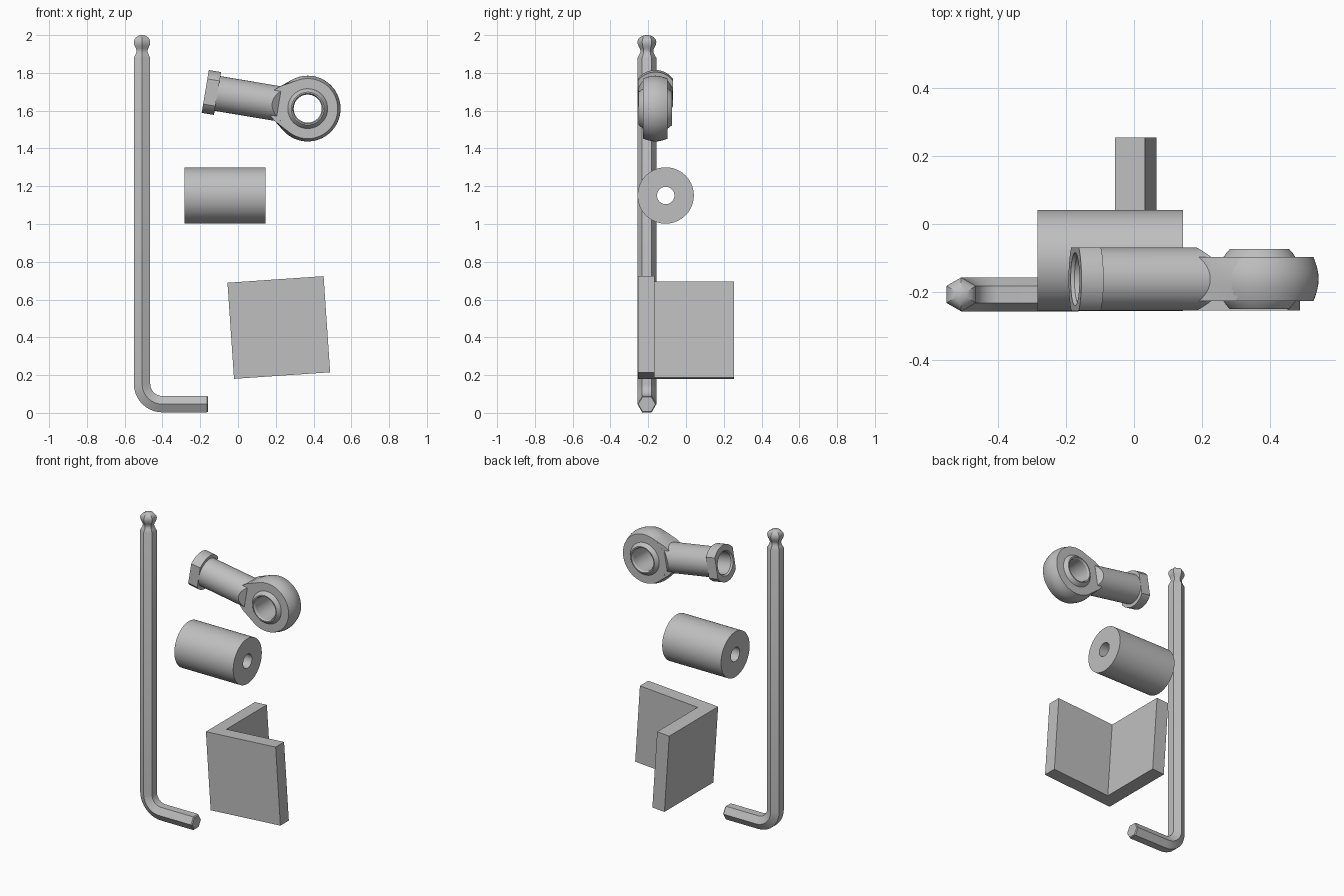
import bpy, bmesh
from math import pi, sin, cos, acos, atan2, hypot, radians
from mathutils import Matrix, Vector

cube = bpy.data.objects.get("Cube")
if cube:
    bpy.data.objects.remove(cube, do_unlink=True)

steel = bpy.data.materials.new("steel_grey")
steel.use_nodes = True
GREY = (0.52, 0.52, 0.52, 1)
steel.diffuse_color = GREY
steel.node_tree.nodes["Principled BSDF"].inputs["Base Color"].default_value = GREY


def finish(name, bm, matrix=Matrix()):
    """Clean a bmesh, place it and turn it into a shaded object."""
    bmesh.ops.remove_doubles(bm, verts=bm.verts, dist=1e-5)
    bmesh.ops.transform(bm, matrix=matrix, verts=bm.verts)
    bmesh.ops.recalc_face_normals(bm, faces=bm.faces)
    mesh = bpy.data.meshes.new(name)
    bm.to_mesh(mesh)
    bm.free()
    mesh.materials.append(steel)
    obj = bpy.data.objects.new(name, mesh)
    bpy.context.collection.objects.link(obj)
    bpy.ops.object.select_all(action='DESELECT')
    obj.select_set(True)
    bpy.context.view_layer.objects.active = obj
    bpy.ops.object.shade_smooth_by_angle(angle=radians(28))


def bridge(bm, a, b):
    """Quads between two equal loops of vertices."""
    n = len(a)
    for i in range(n):
        j = (i + 1) % n
        quad = list(dict.fromkeys((a[i], a[j], b[j], b[i])))
        if len(quad) > 2:
            bm.faces.new(quad)


def loft(loops):
    """Skin a row of point loops and cap both ends."""
    bm = bmesh.new()
    rings = [[bm.verts.new(p) for p in loop] for loop in loops]
    for a, b in zip(rings, rings[1:]):
        bridge(bm, a, b)
    bm.faces.new(rings[0])
    bm.faces.new(rings[-1])
    return bm


def lathe(profile, steps=80, flats=1.0):
    """Turn a closed (radius, height) profile about z, trimmed by two flats at +-y."""
    bm = bmesh.new()
    loops = []
    for r, h in profile:
        if r == 0:
            loops.append([bm.verts.new((0, 0, h))] * steps)
            continue
        loop = []
        for i in range(steps):
            a = 2 * pi * i / steps
            k = min(r, flats / max(abs(sin(a)), 0.01))
            loop.append(bm.verts.new((k * cos(a), k * sin(a), h)))
        loops.append(loop)
    for a, b in zip(loops, loops[1:] + loops[:1]):
        if not (a[0] is a[1] and b[0] is b[1]):
            bridge(bm, a, b)
    return bm


# Hex key: a six-sided section swept along a bent path, with a ball tip
KEY_X, KEY_Y, KEY_Z, KEY_R, BEND = -0.508, -0.207, 0.046, 0.05, 0.108
sections = [(-0.158, KEY_Z, pi / 2, 0.9), (-0.164, KEY_Z, pi / 2, 1)]
for i in range(11):
    a = pi / 2 * (1 - i / 10)
    sections.append((KEY_X + BEND - BEND * cos(a), KEY_Z + BEND - BEND * sin(a), a, 1))
ball_tip = [(1.88, 1), (1.895, 0.82), (1.908, 0.7), (1.918, 0.68), (1.928, 0.74),
            (1.94, 0.87), (1.952, 0.97), (1.965, 1), (1.978, 0.93), (1.989, 0.72),
            (1.997, 0.4), (2.0, 0.12)]
sections += [(KEY_X, z, 0, s) for z, s in ball_tip]
loops = []
for x, z, a, s in sections:
    across = Vector((cos(a), 0, sin(a)))
    loops.append([Vector((x, KEY_Y, z)) + s * KEY_R *
                  (across * sin(k * pi / 3) + Vector((0, cos(k * pi / 3), 0)))
                  for k in range(6)])
finish("hex_key", loft(loops))

# Rod end: local x runs from the eye back along the shank
rod = Matrix.Translation((0.369, -0.162, 1.611)) @ Matrix.Rotation(pi + radians(9.5), 4, 'Y')
along_x = Matrix.Rotation(pi / 2, 4, 'Y')
along_y = Matrix.Rotation(pi / 2, 4, 'X')
HALF = 0.065

# Eye with a barrel-shaped rim
rim = [(0.159 + 0.015 * cos(t * pi / 8), HALF * t / 4) for t in range(-4, 5)]
finish("eye_housing", lathe([(0.104, -HALF)] + rim + [(0.104, HALF)]), rod @ along_y)

# Spherical bearing with a chamfered bore
arc = [((0.124 ** 2 - h * h) ** 0.5, h) for h in (0.0885 * i / 8 for i in range(-8, 9))]
finish("bearing_ball", lathe([(0.074, -0.078), (0.08, -0.0885)] + arc +
                             [(0.08, 0.0885), (0.074, 0.078)]), rod @ along_y)

# Neck: its bulging sides run tangent from the shank onto the rim
START, WIDTH = 0.163, 0.0925
loops = []
for r, y in rim:
    a = atan2(WIDTH, START) + acos(r / hypot(START, WIDTH))
    side = [(0.2, 0.06), (START, WIDTH), (r * cos(a), r * sin(a)), (0.075, 0.09)]
    outline = side + [(0.112, 0)] + [(x, -z) for x, z in reversed(side)]
    loops.append([(x, y * 0.995, z) for x, z in outline])
finish("eye_neck", loft(loops), rod)

# Shank with a blind bore, its end cut to a wedge
bm = lathe([(0, 0.155), (0.093, 0.155), (0.093, 0.485), (0.07, 0.485), (0.07, 0.27), (0, 0.25)])
bmesh.ops.transform(bm, matrix=along_x, verts=bm.verts)
for s in (-1, 1):
    bmesh.ops.bisect_plane(bm, geom=bm.verts[:] + bm.edges[:] + bm.faces[:],
                           plane_co=(0.155, s * HALF, 0), plane_no=(-0.028, s * 0.035, 0),
                           clear_outer=True)
    bmesh.ops.holes_fill(bm, edges=[e for e in bm.edges if e.is_boundary])
finish("shank", bm, rod)

# Round collar with two wrench flats
finish("wrench_collar", lathe([(0.07, 0.484), (0.115, 0.484), (0.115, 0.55),
                               (0.078, 0.55), (0.07, 0.54)], flats=0.0931), rod @ along_x)

# Roller: outer cylinder and flush inner sleeve
roller = Matrix.Translation((-0.07, -0.1075, 1.151)) @ along_x
for name, inner, outer in (("roller_body", 0.095, 0.149), ("roller_sleeve", 0.046, 0.095)):
    finish(name, lathe([(inner, -0.2145), (outer, -0.2145),
                        (outer, 0.2145), (inner, 0.2145)]), roller)

# Angle bracket: an L section with its long face to the front, slightly tilted
S, T = 0.255, 0.088
profile = [(-S, -S), (S, -S), (S, T - S), (T - S, T - S), (T - S, S), (-S, S)]
tilt = Matrix.Translation((0.216, 0, 0.452)) @ Matrix.Rotation(radians(-3.9), 4, 'Y')
finish("angle_bracket", loft([[(x, y, z) for x, y in profile] for z in (-S, S)]), tilt)
